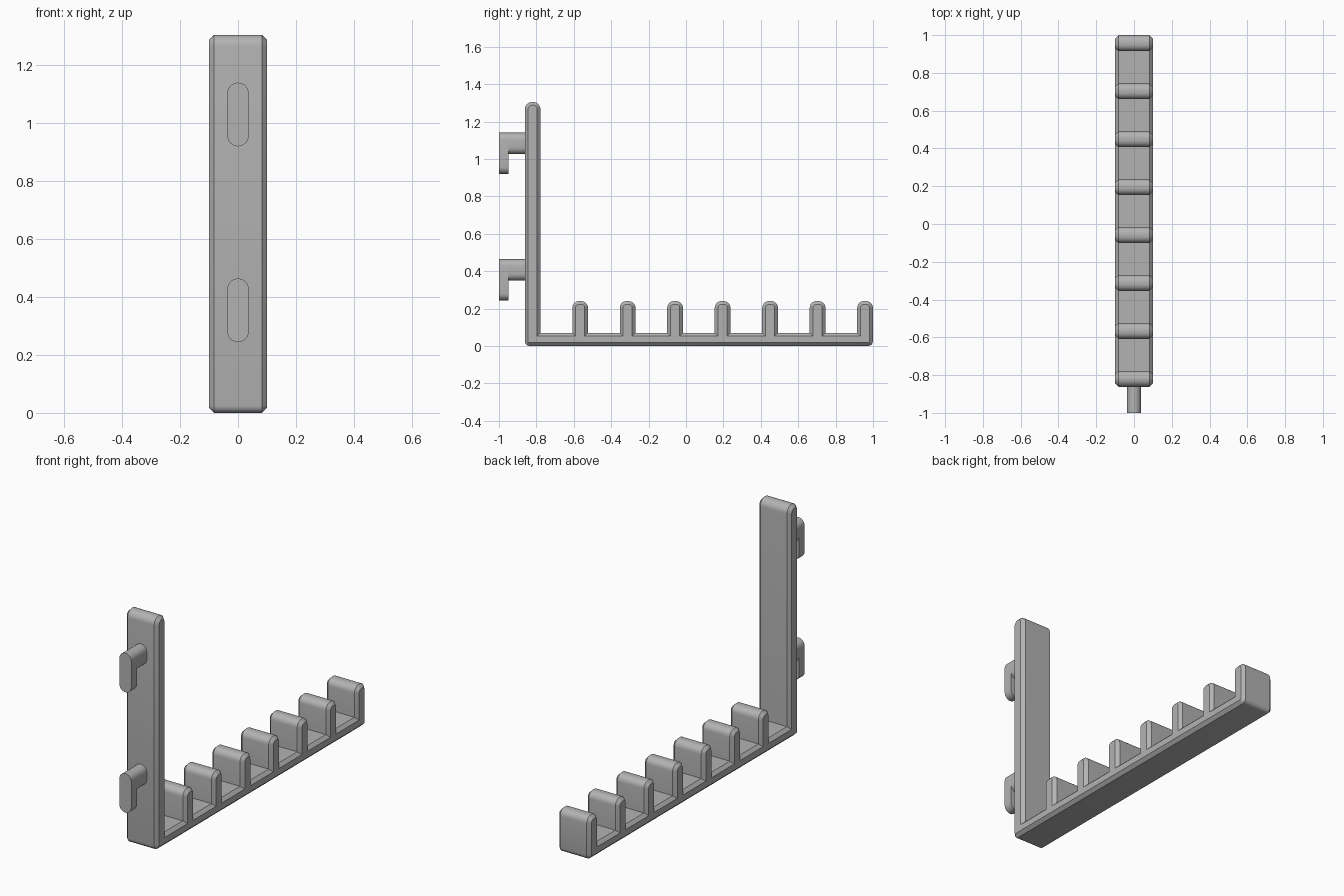
import bpy, bmesh, math

if "Cube" in bpy.data.objects:
    bpy.data.objects.remove(bpy.data.objects["Cube"])

grey = bpy.data.materials.new("plain grey")
grey.diffuse_color = (0.45, 0.45, 0.45, 1)
grey.use_nodes = True
grey.node_tree.nodes["Principled BSDF"].inputs["Base Color"].default_value = grey.diffuse_color

HALF_W, CH = 0.1, 0.0175          # half width and side chamfer
Y0, T, PITCH, FLOOR = -0.862, 0.084, 0.2539, 0.07


def make(name, layers, flip=False):
    """Loft equal-length rings of points and cap both ends."""
    bm = bmesh.new()
    rings = [[bm.verts.new(p) for p in ring] for ring in layers]
    for a, b in zip(rings, rings[1:]):
        for i in range(len(a)):
            j = (i + 1) % len(a)
            bm.faces.new((a[i], a[j], b[j], b[i]))
    bm.faces.new(rings[0])
    bm.faces.new(rings[-1])
    bmesh.ops.recalc_face_normals(bm, faces=bm.faces)
    me = bpy.data.meshes.new(name)
    bm.to_mesh(me)
    bm.free()
    me.materials.append(grey)
    ob = bpy.data.objects.new(name, me)
    bpy.context.collection.objects.link(ob)
    bpy.ops.object.select_all(action='DESELECT')
    ob.select_set(True)
    bpy.context.view_layer.objects.active = ob
    bpy.ops.object.shade_smooth_by_angle(angle=math.radians(30))
    return ob


def arc(cx, cz, r, a0, a1, n=6):
    steps = [math.radians(a0 + (a1 - a0) * i / n) for i in range(n + 1)]
    return [(cx + r * math.cos(a), cz + r * math.sin(a)) for a in steps]


def outline(d):
    """Side profile of the comb-shaped bracket, shrunk by d."""
    r = 0.025
    end = Y0 + 7 * PITCH + T
    pts = arc(end - r, r, r - d, 270, 360, 4)[:]
    for k in range(7, -1, -1):
        a, b = Y0 + k * PITCH, Y0 + k * PITCH + T
        top, rr = (1.305, 0.041) if k == 0 else (0.24, 0.036)
        if k < 7:
            pts.append((b - d, FLOOR - d))
        pts += arc(b - rr, top - rr, rr - d, 0, 90)
        pts += arc(a + rr, top - rr, rr - d, 90, 180)
        if k > 0:
            pts.append((a + d, FLOOR - d))
    return pts + arc(Y0 + r, r, r - d, 180, 270, 4)


# Wall plate, shelf and dividers as one chamfered body
make("bracket_body", [[(x, y, z) for y, z in outline(d)] for x, d in
     ((-HALF_W, CH), (-HALF_W + CH, 0), (HALF_W - CH, 0), (HALF_W, CH))])


def stadium(y, low, high, r=0.037):
    ring = arc(0, high - r, r, 0, 180, 12) + arc(0, low + r, r, 180, 360, 12)
    return [(x, y, z) for x, z in ring]


# Pegboard hooks: short arm plus hanging tab
for label, top in (("lower", 0.464), ("upper", 1.14)):
    make(label + "_hook_arm", [stadium(y, top - 0.115, top) for y in (-0.955, -0.85)])
    make(label + "_hook_tab", [stadium(y, top - 0.22, top) for y in (-1.0, -0.95)])
